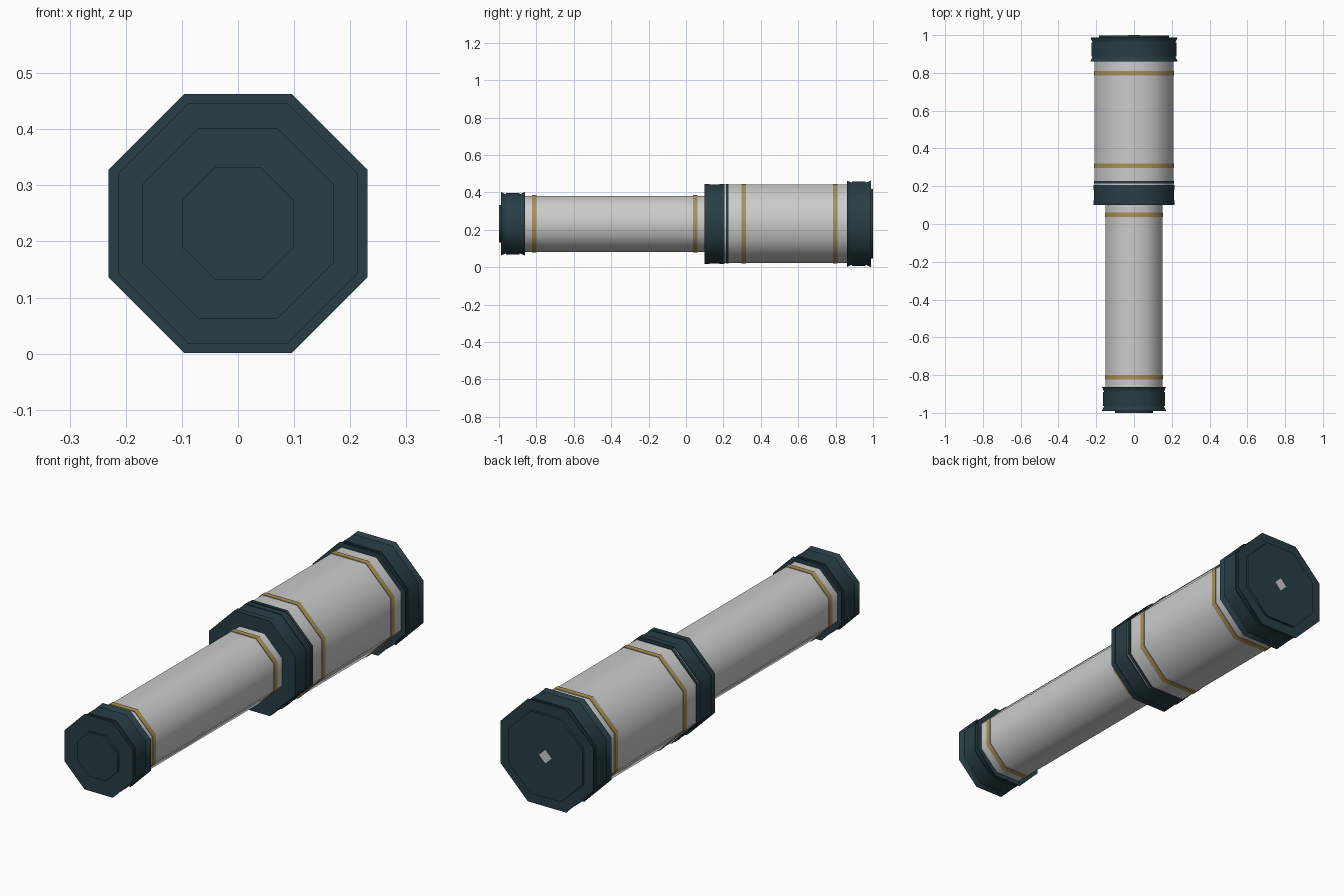
import bpy, math
from math import radians, cos, pi

if "Cube" in bpy.data.objects:
    bpy.data.objects.remove(bpy.data.objects["Cube"])

CZ = 0.232          # height of the tube axis
SIDES = 8


def material(name, rgb):
    m = bpy.data.materials.new(name)
    m.diffuse_color = (*rgb, 1)
    m.use_nodes = True
    m.node_tree.nodes["Principled BSDF"].inputs["Base Color"].default_value = m.diffuse_color
    return m


DARK = material("dark_teal", (0.021, 0.048, 0.060))
PALE = material("pale_grey", (0.60, 0.60, 0.60))
GOLD = material("dull_gold", (0.40, 0.29, 0.10))


def lathe(name, profile, mat):
    """Octagonal solid along y from (y, flat-to-centre distance) pairs."""
    verts, faces = [], []
    for y, apothem in profile:
        r = apothem / cos(pi / SIDES)
        for k in range(SIDES):
            a = 2 * pi * (k + 0.5) / SIDES
            verts.append((r * math.cos(a), y, CZ + r * math.sin(a)))
    for i in range(len(profile) - 1):
        for k in range(SIDES):
            a, b = i * SIDES + k, i * SIDES + (k + 1) % SIDES
            faces.append((a, a + SIDES, b + SIDES, b))
    faces.append(tuple(range(SIDES)))
    last = (len(profile) - 1) * SIDES
    faces.append(tuple(reversed(range(last, last + SIDES))))
    me = bpy.data.meshes.new(name)
    me.from_pydata(verts, [], faces)
    me.materials.append(mat)
    ob = bpy.data.objects.new(name, me)
    bpy.context.collection.objects.link(ob)
    bpy.ops.object.select_all(action='DESELECT')
    ob.select_set(True)
    bpy.context.view_layer.objects.active = ob
    bpy.ops.object.shade_smooth_by_angle(angle=radians(50))
    return ob


def flanged(y0, y1, r):
    """Cap profile: flared lip at each end and a raised middle band."""
    s = 0.010
    return [(y0, r), (y0 + 0.022, r - s), (y0 + 0.027, r - s), (y0 + 0.027, r - s / 2),
            (y1 - 0.027, r - s / 2), (y1 - 0.027, r - s), (y1 - 0.022, r - s), (y1, r)]


# Tubes
lathe("narrow_tube", [(-0.87, 0.15), (0.12, 0.15)], PALE)
lathe("wide_tube", [(0.19, 0.209), (0.87, 0.209)], PALE)

# Gold bands
for i, (y, r) in enumerate([(-0.812, 0.15), (0.05, 0.15), (0.308, 0.209), (0.797, 0.209)]):
    lathe(f"gold_band_{i + 1}", [(y - 0.012, r + 0.003), (y + 0.012, r + 0.003)], GOLD)

# Eyepiece cap with raised disc
lathe("eyepiece_cap", flanged(-0.99, -0.862, 0.170), DARK)
lathe("eyepiece_disc", [(-1.0, 0.10), (-0.98, 0.10)], DARK)

# Collar where the tubes meet, and the thin ring behind it
lathe("collar", [(0.10, 0.214), (0.125, 0.214), (0.125, 0.211), (0.18, 0.211),
                 (0.18, 0.214), (0.206, 0.214)], DARK)
lathe("collar_ring", [(0.214, 0.213), (0.228, 0.213)], DARK)

# Lens cap with raised disc
lathe("lens_cap", flanged(0.86, 0.988, 0.231), DARK)
lathe("lens_disc", [(0.97, 0.185), (0.999, 0.185)], DARK)

# Small pale diamond in the middle of the lens disc
bpy.ops.mesh.primitive_cylinder_add(vertices=4, radius=0.031, depth=0.004,
                                    location=(0, 0.998, CZ), rotation=(radians(90), 0, 0))
pin = bpy.context.object
pin.name = "centre_pin"
pin.data.materials.append(PALE)
